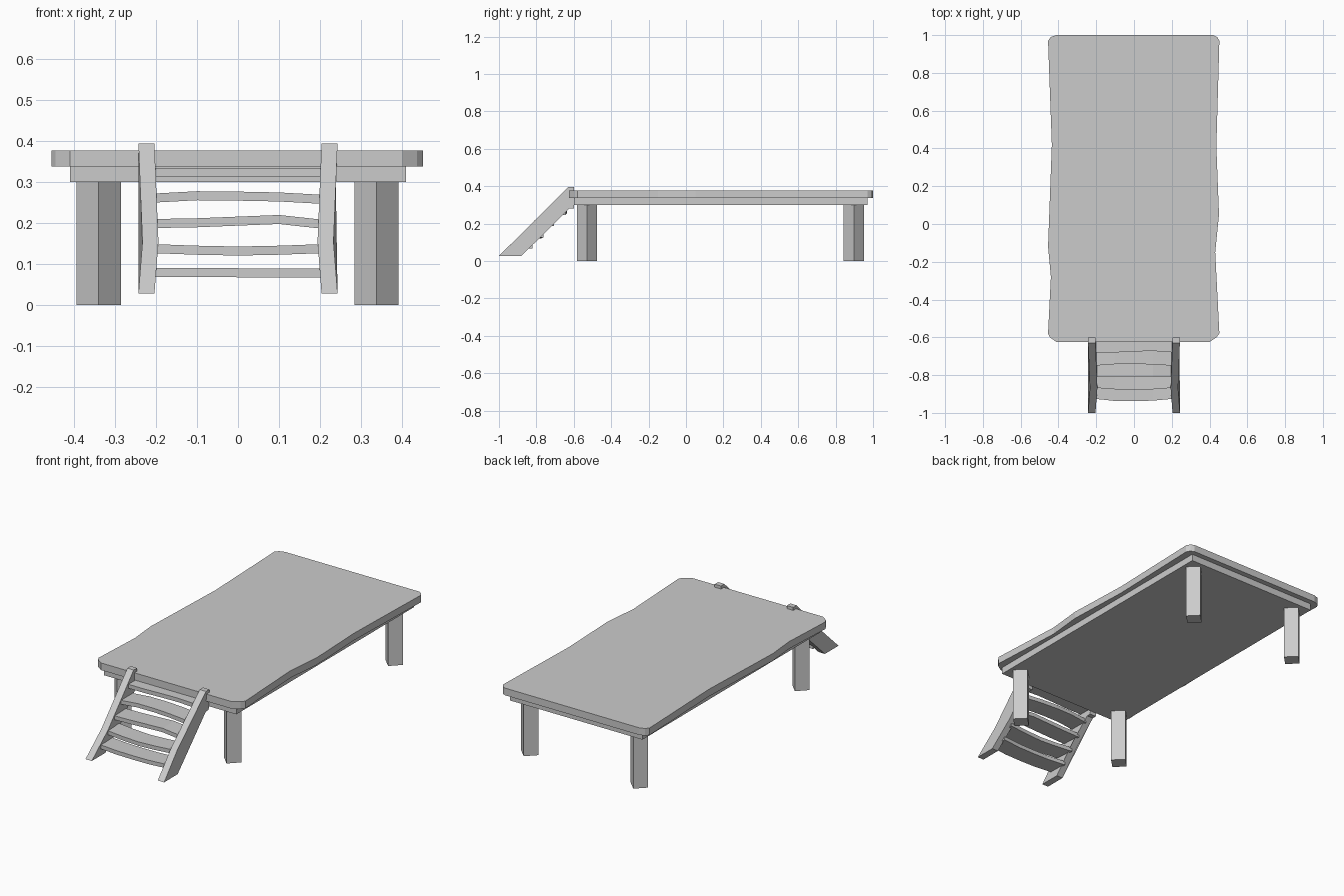
import bpy, bmesh, math
from mathutils import Vector

cube = bpy.data.objects.get("Cube")
if cube:
    bpy.data.objects.remove(cube, do_unlink=True)

grey = bpy.data.materials.new("plain_grey")
grey.use_nodes = True
colour = (0.6, 0.6, 0.6, 1)
grey.diffuse_color = colour
grey.node_tree.nodes["Principled BSDF"].inputs["Base Color"].default_value = colour


def loft(name, rings):
    """Join matching rings of points into one closed solid."""
    bm = bmesh.new()
    loops = [[bm.verts.new(p) for p in ring] for ring in rings]
    n = len(loops[0])
    for a, b in zip(loops, loops[1:]):
        for i in range(n):
            j = (i + 1) % n
            bm.faces.new((a[i], a[j], b[j], b[i]))
    bm.faces.new(loops[0][::-1])
    bm.faces.new(loops[-1])
    bmesh.ops.recalc_face_normals(bm, faces=bm.faces)
    mesh = bpy.data.meshes.new(name)
    bm.to_mesh(mesh)
    bm.free()
    mesh.materials.append(grey)
    obj = bpy.data.objects.new(name, mesh)
    bpy.context.collection.objects.link(obj)
    return obj


def slab(name, outline, bottom, top):
    return loft(name, [[(x, y, z) for x, y in outline] for z in (bottom, top)])


# Deck with clipped corners and uneven long sides
left_side = [(-0.41, 1), (-0.44, 0.99), (-0.455, 0.97), (-0.435, 0.42),
             (-0.455, -0.12), (-0.44, -0.28), (-0.455, -0.58), (-0.445, -0.6), (-0.41, -0.625)]
right_side = [(0.4, -0.625), (0.437, -0.6), (0.452, -0.58), (0.43, -0.15),
              (0.45, 0.05), (0.436, 0.41), (0.452, 0.97), (0.44, 0.99), (0.42, 1)]
slab("deck", left_side + right_side, 0.338, 0.378)

# Support slab under the deck
slab("under_frame", [(-0.41, -0.6), (0.41, -0.6), (0.41, 0.97), (-0.41, 0.97)], 0.3, 0.338)

# Square posts turned by 45 degrees
r = 0.054
for side, x in (("right", -0.34), ("left", 0.338)):
    for end, y in (("front", -0.53), ("back", 0.897)):
        slab(f"{end}_{side}_leg", [(x - r, y), (x, y - r), (x + r, y), (x, y + r)], 0, 0.3)

# Sloping ladder rails, slightly bowed inwards
profile = [(-1, 0.028), (-0.88, 0.028), (-0.75, 0.155), (-0.625, 0.28), (-0.6, 0.28),
           (-0.6, 0.395), (-0.63, 0.395), (-0.87, 0.155)]


def bow(z):
    return 0.01 * max(0, math.sin(math.pi * (z - 0.028) / 0.29)) if z < 0.318 else 0


for side, s in (("right", -1), ("left", 1)):
    loft(f"ladder_rail_{side}",
         [[(s * (x - bow(z)), y, z) for y, z in profile] for x in (0.204, 0.243)])

# Treads: front edge, top height, then sag and forward bulge along the width
xs = (-0.21, -0.1, 0, 0.1, 0.21)
treads = [(-0.925, 0.091, (0, 0, -0.001, -0.002, -0.001), (0, -0.012, -0.013, -0.01, 0)),
          (-0.867, 0.149, (0, -0.004, -0.006, -0.004, 0), (0, -0.008, -0.012, -0.008, 0)),
          (-0.81, 0.21, (0, 0.002, 0.006, 0.01, -0.002), (0, 0, 0, 0, 0)),
          (-0.75, 0.272, (0, 0.006, 0.005, 0.003, -0.003), (0, 0.008, 0.01, 0.006, 0)),
          (-0.68, 0.335, (0, 0, 0, 0, 0), (0, 0, 0.005, 0.008, 0))]
for i, (front, top, lift, bulge) in enumerate(treads, 1):
    depth = min(0.105, -0.6 - front)
    rings = []
    for x, dz, dy in zip(xs, lift, bulge):
        y0, y1, z1 = front + dy, front + depth + dy, top + dz
        y1 = min(y1, -0.6)
        z0 = z1 - 0.022
        rings.append([Vector(p) for p in ((x, y0, z0), (x, y1, z0), (x, y1, z1), (x, y0, z1))])
    loft(f"ladder_tread_{i}", rings)
